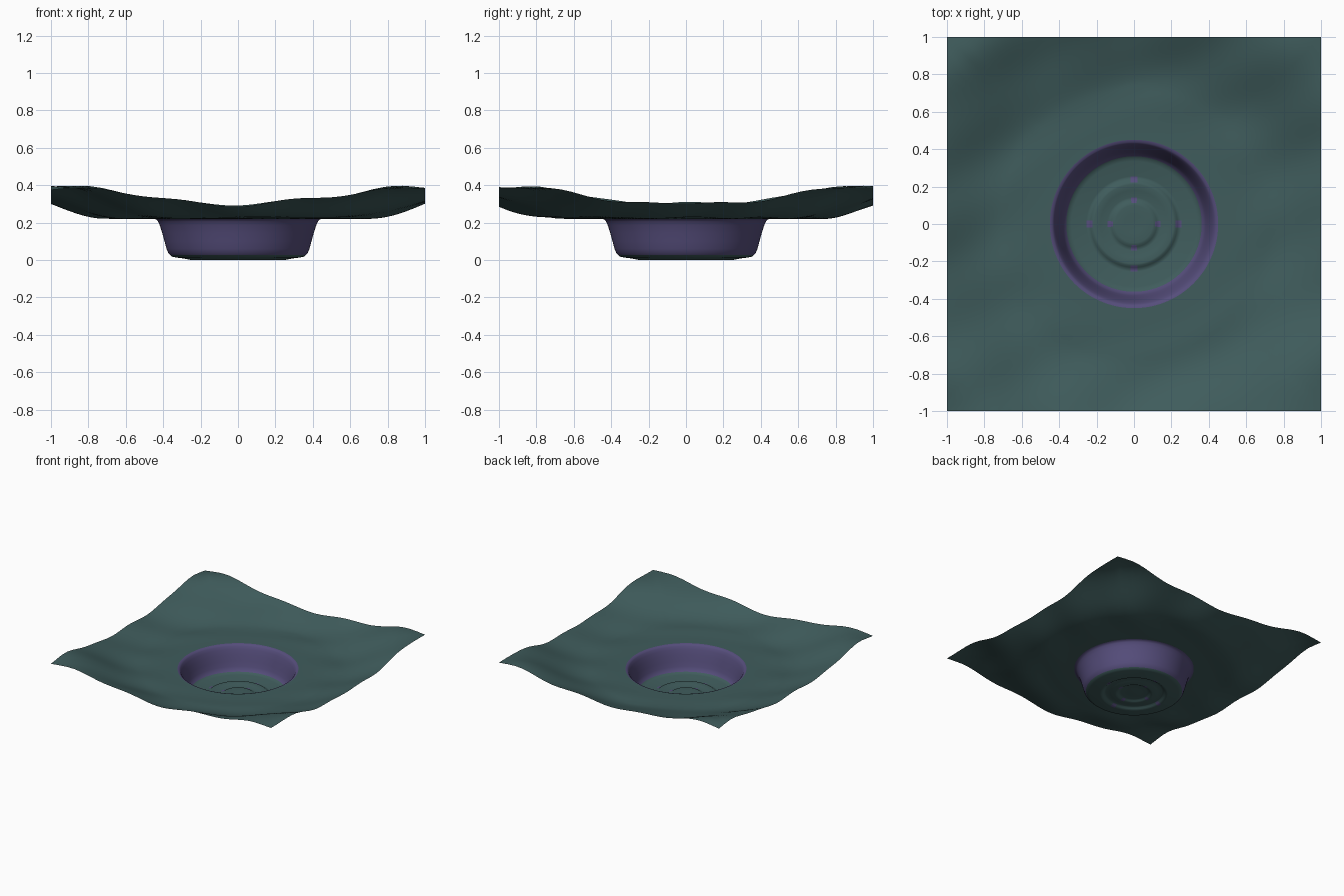
import bpy, bmesh, math

if "Cube" in bpy.data.objects:
    bpy.data.objects.remove(bpy.data.objects["Cube"])

SEG = 160      # steps around the pit (multiple of 8 so corners are hit)
RINGS = 40     # rings between the pit rim and the square border
RIM = 0.45


def material(name, rgb):
    m = bpy.data.materials.new(name)
    m.diffuse_color = (*rgb, 1)
    m.use_nodes = True
    m.node_tree.nodes["Principled BSDF"].inputs["Base Color"].default_value = m.diffuse_color
    return m


TEAL = material("teal_ground", (0.050, 0.107, 0.107))
PURPLE = material("purple_rock", (0.092, 0.075, 0.200))


def smoothstep(a, b, v):
    t = min(max((v - a) / (b - a), 0), 1)
    return t * t * (3 - 2 * t)


def ground_height(x, y):
    r = math.hypot(x, y)
    bowl = 0.160 * smoothstep(0.72, 1.32, r)
    edge = smoothstep(0.60, 1.0, r)
    waves = 0.009 * edge * (math.cos(8 * y) * x * x - math.cos(11.5 * x) * y * y)
    folds = 0.005 * smoothstep(0.46, 0.8, r) * (1 + math.sin(15 * (y - 0.5 * x)))
    return max(0.22, 0.22 + bowl + waves + folds)


def ring_mesh(name, rings, mats, cap=False, rule=None):
    """Join closed rings of points (outside to inside) into one smooth sheet."""
    bm = bmesh.new()
    loops = [[bm.verts.new(p) for p in ring] for ring in rings]
    for a, b in zip(loops, loops[1:]):
        for i in range(SEG):
            j = (i + 1) % SEG
            bm.faces.new((a[i], a[j], b[j], b[i]))
    if cap:
        bm.faces.new(loops[-1])
    for f in bm.faces:
        f.smooth = True
        if f.normal.length == 0:
            f.normal_update()
        if rule:
            f.material_index = rule(f.calc_center_median())
    bm.normal_update()
    me = bpy.data.meshes.new(name)
    bm.to_mesh(me)
    bm.free()
    for m in mats:
        me.materials.append(m)
    ob = bpy.data.objects.new(name, me)
    bpy.context.collection.objects.link(ob)
    return ob


def circle(r, z):
    return [(r * math.cos(2 * math.pi * i / SEG), r * math.sin(2 * math.pi * i / SEG), z)
            for i in range(SEG)]


# Wavy square ground with a round opening
ground = []
for k in range(RINGS + 1):
    t = 1 - k / RINGS
    ring = []
    for i in range(SEG):
        a = 2 * math.pi * i / SEG
        c, s = math.cos(a), math.sin(a)
        border = 1 / max(abs(c), abs(s))
        d = RIM + (border - RIM) * t
        ring.append((d * c, d * s, ground_height(d * c, d * s)))
    ground.append(ring)
ring_mesh("wavy_ground", ground, [TEAL])

# Steep pit wall with a rounded lip
wall = [(0.45, 0.22), (0.437, 0.217), (0.428, 0.207), (0.418, 0.185), (0.405, 0.145),
        (0.393, 0.10), (0.382, 0.06), (0.373, 0.038), (0.362, 0.026)]
ring_mesh("pit_wall", [circle(r, z) for r, z in wall], [PURPLE])


# Stepped pit floor, with small rock spots where the steps face the four sides
def spot(c):
    r = math.hypot(c.x, c.y)
    off = min(abs(c.x), abs(c.y))
    return int(off < 0.016 and (0.222 < r < 0.255 or 0.112 < r < 0.142))


floor = [(0.362, 0.026), (0.352, 0.018), (0.335, 0.014), (0.29, 0.008), (0.255, 0.001),
         (0.245, 0.0), (0.232, 0.008), (0.222, 0.016), (0.212, 0.018), (0.18, 0.012),
         (0.142, 0.004), (0.132, 0.004), (0.122, 0.009), (0.112, 0.015), (0.10, 0.017),
         (0.05, 0.015), (0.01, 0.014)]
ring_mesh("pit_floor", [circle(r, z) for r, z in floor], [TEAL, PURPLE], cap=True, rule=spot)
